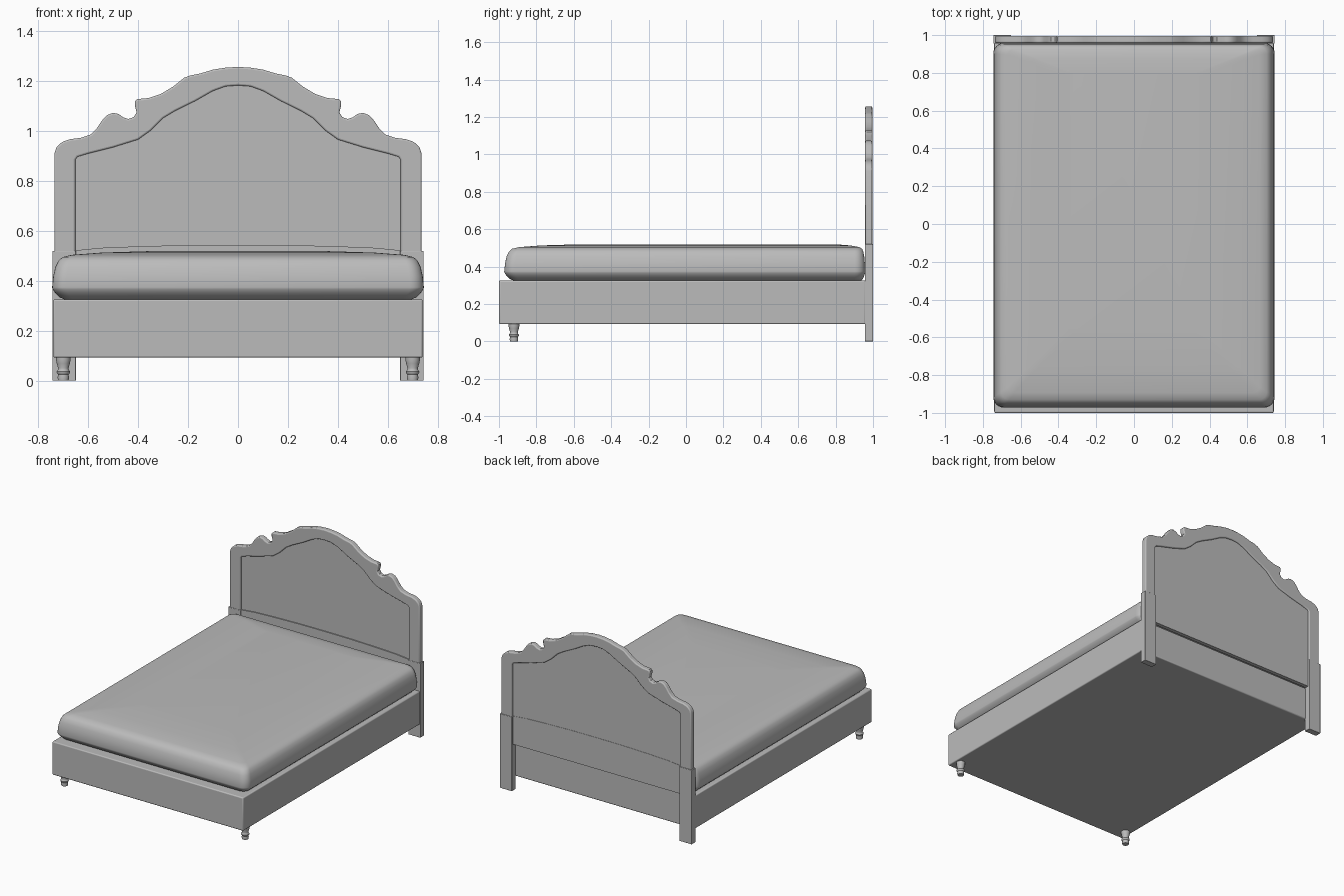
import bpy, bmesh, math

if "Cube" in bpy.data.objects:
    bpy.data.objects.remove(bpy.data.objects["Cube"], do_unlink=True)

grey = bpy.data.materials.new("plain_grey")
grey.use_nodes = True
grey.diffuse_color = (0.5, 0.5, 0.5, 1)
grey.node_tree.nodes["Principled BSDF"].inputs["Base Color"].default_value = (0.5, 0.5, 0.5, 1)


def finish(name, bm, bevel=0, angle=35):
    bmesh.ops.recalc_face_normals(bm, faces=bm.faces)
    mesh = bpy.data.meshes.new(name)
    bm.to_mesh(mesh)
    bm.free()
    mesh.materials.append(grey)
    ob = bpy.data.objects.new(name, mesh)
    bpy.context.collection.objects.link(ob)
    if bevel:
        mod = ob.modifiers.new("soft_edges", "BEVEL")
        mod.width = bevel
        mod.segments = 3
        mod.limit_method = "ANGLE"
        mod.angle_limit = math.radians(50)
    bpy.ops.object.select_all(action="DESELECT")
    ob.select_set(True)
    bpy.context.view_layer.objects.active = ob
    bpy.ops.object.shade_smooth_by_angle(angle=math.radians(angle))
    return ob


def box(name, lo, hi, bevel=0):
    bm = bmesh.new()
    bmesh.ops.create_cube(bm, size=1)
    for v in bm.verts:
        v.co = [a + (b - a) * (c + 0.5) for a, b, c in zip(lo, hi, v.co)]
    return finish(name, bm, bevel)


def slab(name, outline, y0, y1, bevel=0):
    """Extrude an x-z outline through the thickness."""
    bm = bmesh.new()
    face = bm.faces.new([bm.verts.new((x, y0, z)) for x, z in outline])
    ext = bmesh.ops.extrude_face_region(bm, geom=[face])
    for v in ext["geom"]:
        if isinstance(v, bmesh.types.BMVert):
            v.co.y = y1
    return finish(name, bm, bevel)


def loft(bm, rings):
    """Skin closed rings of points and cap both ends."""
    loops = [[bm.verts.new(p) for p in ring] for ring in rings]
    n = len(loops[0])
    for a, b in zip(loops, loops[1:]):
        for i in range(n):
            j = (i + 1) % n
            bm.faces.new((a[i], a[j], b[j], b[i]))
    bm.faces.new(loops[0])
    bm.faces.new(loops[-1])


def mirrored(half):
    """Half outline from the centre outwards, mirrored to a full one."""
    return [(-x, z) for x, z in reversed(half[1:])] + half


# Bed base
box("bed_base", (-0.74, -1, 0.092), (0.74, 0.96, 0.325), 0.007)


# Mattress: rounded rectangles stacked with a changing inset
def mattress_ring(inset, z):
    r = max(0.025, 0.055 - inset * 0.3)
    hx, front, back = 0.745 - inset, -0.972 + inset, 0.958 - inset * 0.4
    corners = [(hx - r, back - r), (r - hx, back - r), (r - hx, front + r), (hx - r, front + r)]
    pts = []
    for q, (cx, cy) in enumerate(corners):
        for k in range(7):
            a = math.pi / 2 * (q + k / 6)
            pts.append((cx + r * math.cos(a), cy + r * math.sin(a), z))
    return pts


layers = [(0.05, 0.325), (0.03, 0.334), (0.012, 0.352), (0.002, 0.366), (0, 0.374),
          (0.005, 0.42), (0.013, 0.455), (0.025, 0.48), (0.042, 0.495),
          (0.08, 0.504), (0.2, 0.513), (0.4, 0.519)]
bm = bmesh.new()
loft(bm, [mattress_ring(d, z) for d, z in layers])
finish("mattress", bm, angle=45)

# Headboard outlines
crest = [(0, 1.257), (0.05, 1.254), (0.1, 1.246), (0.15, 1.231), (0.19, 1.223), (0.215, 1.214),
         (0.26, 1.178), (0.31, 1.148), (0.36, 1.132), (0.405, 1.128), (0.413, 1.12),
         (0.413, 1.1), (0.406, 1.075), (0.418, 1.056), (0.44, 1.048), (0.46, 1.055),
         (0.478, 1.068), (0.5, 1.073), (0.525, 1.064), (0.545, 1.042), (0.565, 1.012),
         (0.59, 0.986), (0.63, 0.973), (0.675, 0.967), (0.705, 0.956), (0.727, 0.936),
         (0.736, 0.91), (0.736, 0.51)]
arch = [(0, 1.183), (0.05, 1.179), (0.1, 1.161), (0.17, 1.121), (0.25, 1.082), (0.3, 1.052),
        (0.35, 1.002), (0.4, 0.966), (0.5, 0.935), (0.6, 0.91), (0.643, 0.897),
        (0.652, 0.885), (0.652, 0.51)]

# Scalloped frame around a recessed panel
slab("headboard_frame", mirrored(crest) + mirrored(arch)[::-1], 0.958, 0.996, 0.007)
panel = [(x * 1.02, z + 0.01) for x, z in mirrored(arch)]
slab("headboard_panel", panel, 0.968, 0.986)

# Lower rail with a shallow curved top
rail_top = [(0, 0.544), (0.2, 0.543), (0.4, 0.538), (0.55, 0.532), (0.65, 0.522)]
slab("headboard_rail", mirrored(rail_top) + [(0.65, 0.325), (-0.65, 0.325)], 0.961, 0.988)

# Turned foot profile as radius and height
foot = [(0.021, 0), (0.023, 0.012), (0.021, 0.024), (0.026, 0.03), (0.027, 0.036),
        (0.022, 0.042), (0.021, 0.05), (0.026, 0.068), (0.029, 0.082), (0.029, 0.095)]
for side, s in (("left", 1), ("right", -1)):
    xs = sorted((s * 0.65, s * 0.744))
    box(side + "_back_post", (xs[0], 0.956, 0), (xs[1], 1, 0.52), 0.002)
    bm = bmesh.new()
    loft(bm, [[(s * 0.7 + r * math.cos(a * math.tau / 24), -0.92 + r * math.sin(a * math.tau / 24), z)
               for a in range(24)] for r, z in foot])
    finish(side + "_front_foot", bm)
